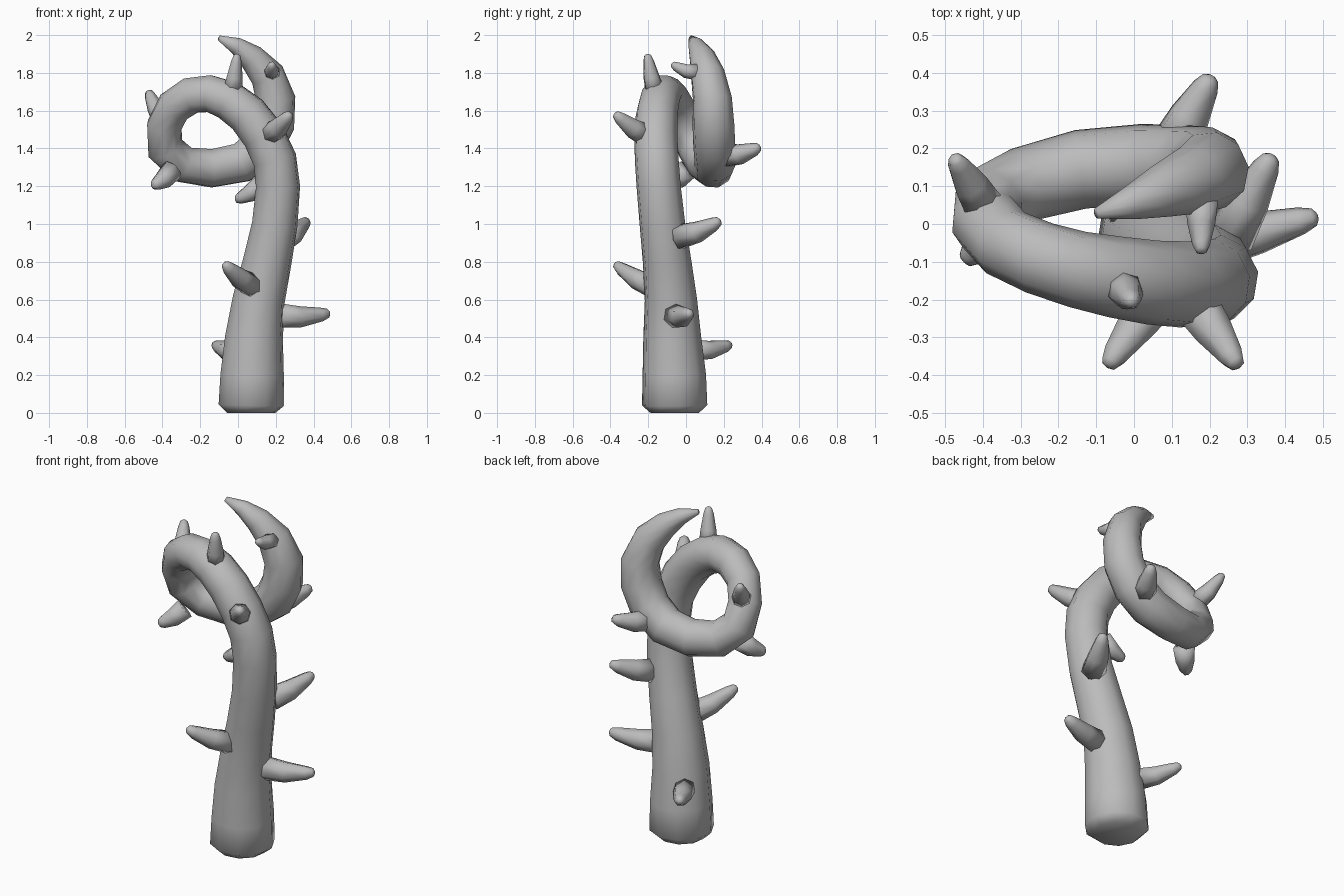
import bpy, bmesh, math
from mathutils import Vector

if "Cube" in bpy.data.objects:
    bpy.data.objects.remove(bpy.data.objects["Cube"], do_unlink=True)

grey = bpy.data.materials.new("plain grey")
grey.use_nodes = True
grey.diffuse_color = (0.5, 0.5, 0.5, 1)
grey.node_tree.nodes["Principled BSDF"].inputs["Base Color"].default_value = (0.5, 0.5, 0.5, 1)


def tube(name, path, sides):
    """Sweep a ring along (x, y, z, radius) points without twisting it."""
    bm = bmesh.new()
    points = [Vector(p[:3]) for p in path]
    last = len(points) - 1
    side, rings = None, []
    for i, p in enumerate(points):
        along = (points[min(i + 1, last)] - points[max(i - 1, 0)]).normalized()
        if side is None:
            side = along.orthogonal()
        side = (side - along * side.dot(along)).normalized()
        other = along.cross(side)
        ring = []
        for k in range(sides):
            a = math.tau * k / sides
            ring.append(bm.verts.new(p + path[i][3] * (side * math.cos(a) + other * math.sin(a))))
        rings.append(ring)
    for a, b in zip(rings, rings[1:]):
        for k in range(sides):
            n = (k + 1) % sides
            bm.faces.new((a[k], a[n], b[n], b[k]))
    bm.faces.new(rings[0][::-1])
    bm.faces.new(rings[-1])
    for f in bm.faces:
        f.smooth = True
    mesh = bpy.data.meshes.new(name)
    bm.to_mesh(mesh)
    bm.free()
    mesh.materials.append(grey)
    obj = bpy.data.objects.new(name, mesh)
    bpy.context.collection.objects.link(obj)
    return obj


# Stem: thick foot, upright stalk, full loop, then a hooked tip
stem = [
    (.07, -.06, 0, .13), (.07, -.06, .04, .175), (.075, -.062, .2, .17),
    (.085, -.073, .4, .155), (.11, -.08, .6, .14), (.155, -.1, .8, .13),
    (.195, -.125, 1, .122), (.212, -.145, 1.2, .118), (.195, -.155, 1.34, .117),
    (.135, -.16, 1.47, .115), (.05, -.155, 1.58, .112), (-.05, -.14, 1.655, .108),
    (-.15, -.12, 1.69, .102), (-.25, -.09, 1.68, .098), (-.34, -.05, 1.62, .095),
    (-.39, .005, 1.52, .095), (-.385, .055, 1.4, .1), (-.29, .105, 1.315, .1),
    (-.14, .145, 1.295, .105), (.02, .155, 1.325, .11), (.13, .15, 1.41, .112),
    (.19, .145, 1.53, .112), (.2, .14, 1.66, .105), (.155, .115, 1.79, .092),
    (.07, .085, 1.885, .07), (-.01, .055, 1.945, .045), (-.1, .028, 1.985, .014),
]
tube("curling_stem", stem, 10)

# Thorns: blunt hooks given by root, tip and root radius
thorns = [
    ((.2, -.06, .515), (.485, .02, .53), .068),
    ((.08, -.17, .67), (-.07, -.375, .79), .065),
    ((-.01, .03, .33), (-.125, .24, .365), .06),
    ((.25, -.04, .93), (.365, .18, 1.02), .068),
    ((.16, -.21, 1.47), (.275, -.375, 1.585), .063),
    ((-.03, -.165, 1.7), (-.005, -.205, 1.9), .052),
    ((-.4, .05, 1.56), (-.475, .175, 1.705), .055),
    ((-.35, .0, 1.285), (-.45, -.1, 1.205), .06),
    ((.12, -.12, 1.21), (-.015, -.1, 1.13), .055),
    ((.1, .2, 1.36), (.205, .39, 1.41), .065),
    ((.18, .06, 1.805), (.178, -.075, 1.85), .045),
]
taper = [(0, 1), (.45, .85), (.85, .55), (.97, .36), (1, .15)]
for n, (root, tip, radius) in enumerate(thorns, 1):
    a, b = Vector(root), Vector(tip)
    path = []
    for t, s in taper:
        p = a.lerp(b, t)
        p.z -= .06 * t * (1 - t)
        path.append((*p, radius * s))
    tube(f"thorn_{n}", path, 7)
